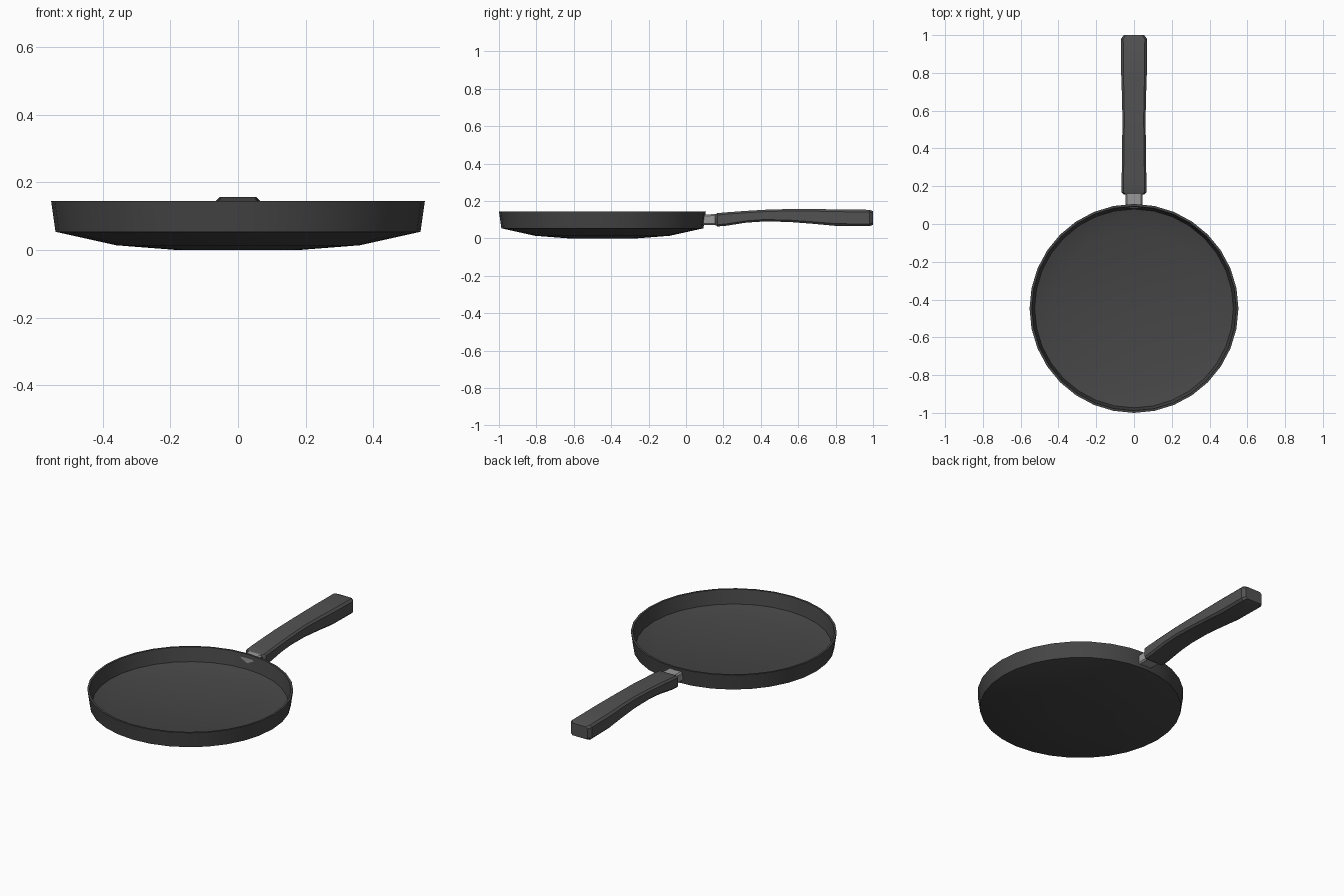
import bpy, bmesh, math

if "Cube" in bpy.data.objects:
    bpy.data.objects.remove(bpy.data.objects["Cube"])


def material(name, v):
    m = bpy.data.materials.new(name)
    m.diffuse_color = (v, v, v, 1)
    m.use_nodes = True
    m.node_tree.nodes["Principled BSDF"].inputs["Base Color"].default_value = m.diffuse_color
    return m


def finish(name, bm, mat, angle):
    bmesh.ops.remove_doubles(bm, verts=bm.verts, dist=1e-5)
    bmesh.ops.recalc_face_normals(bm, faces=bm.faces)
    me = bpy.data.meshes.new(name)
    bm.to_mesh(me)
    bm.free()
    ob = bpy.data.objects.new(name, me)
    bpy.context.collection.objects.link(ob)
    me.materials.append(mat)
    bpy.ops.object.select_all(action='DESELECT')
    ob.select_set(True)
    bpy.context.view_layer.objects.active = ob
    bpy.ops.object.shade_smooth_by_angle(angle=math.radians(angle))
    return ob


def loft(name, rings, mat, angle):
    bm = bmesh.new()
    loops = [[bm.verts.new(p) for p in ring] for ring in rings]
    n = len(loops[0])
    for a, b in zip(loops, loops[1:]):
        for i in range(n):
            j = (i + 1) % n
            bm.faces.new((a[i], a[j], b[j], b[i]))
    bm.faces.new(loops[0])
    bm.faces.new(loops[-1])
    return finish(name, bm, mat, angle)


def section(y, half, low, high, chamfer):
    h, c = half, chamfer
    pts = [(-h + c, low), (h - c, low), (h, low + c), (h, high - c),
           (h - c, high), (-h + c, high), (-h, high - c), (-h, low + c)]
    return [(x, y, z) for x, z in pts]


dark = material("dark_coating", 0.06)
grip = material("grip_grey", 0.085)
metal = material("metal_grey", 0.32)

# Pan: one closed profile from underside, over the rim, to the cooking floor
SIDES, CY = 32, -0.447
profile = [(0.18, 0.0), (0.36, 0.014), (0.54, 0.054), (0.553, 0.145),
           (0.541, 0.145), (0.526, 0.064), (0.415, 0.029)]
loft("pan", [[(r * math.cos(2 * math.pi * i / SIDES),
               CY + r * math.sin(2 * math.pi * i / SIDES), z)
              for i in range(SIDES)] for r, z in profile], dark, 35)

# Connector between pan wall and handle
loft("connector", [section(0.085, 0.045, 0.072, 0.128, 0.008),
                   section(0.17, 0.045, 0.070, 0.130, 0.008)], metal, 25)

# Handle: y, half width, bottom, top, chamfer
stations = [(0.155, 0.052, 0.072, 0.128, 0.010),
            (0.168, 0.066, 0.064, 0.135, 0.010),
            (0.21, 0.066, 0.067, 0.139, 0.010),
            (0.32, 0.064, 0.084, 0.147, 0.010),
            (0.42, 0.063, 0.091, 0.153, 0.010),
            (0.55, 0.061, 0.088, 0.157, 0.010),
            (0.68, 0.064, 0.078, 0.157, 0.011),
            (0.80, 0.068, 0.067, 0.155, 0.012),
            (0.98, 0.069, 0.065, 0.153, 0.012),
            (1.0, 0.054, 0.073, 0.146, 0.010)]
loft("handle", [section(*s) for s in stations], grip, 30)
